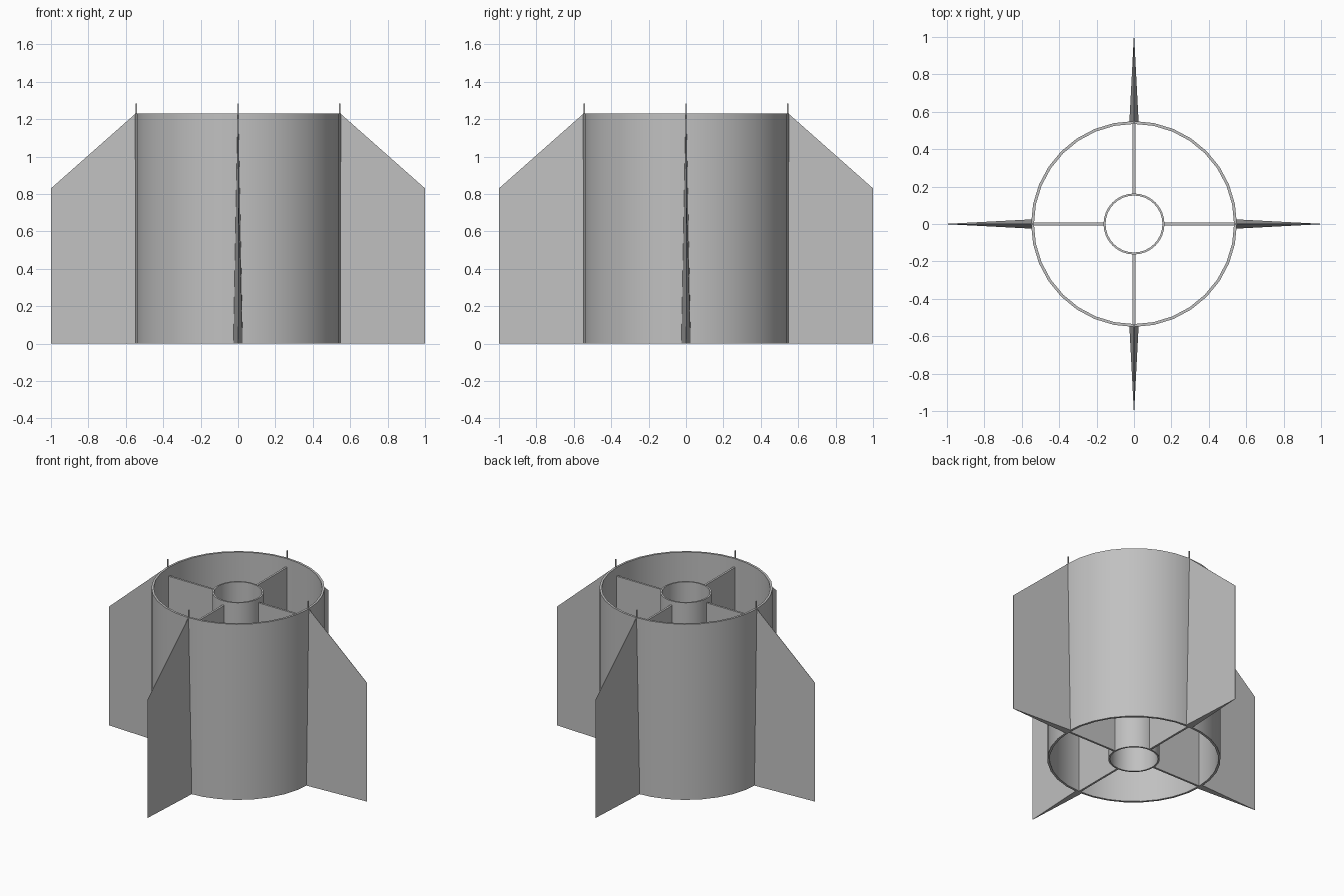
import bpy
import bmesh
import math
from mathutils import Matrix, Vector

cube = bpy.data.objects.get("Cube")
if cube:
    bpy.data.objects.remove(cube, do_unlink=True)

SIDES = 32
OUTER_R, OUTER_IN, HEIGHT = 0.55, 0.535, 1.23
CORE_R, CORE_IN, CORE_TOP = 0.163, 0.152, 1.20
RIB_TOP, RIB_HALF = 1.17, 0.007

grey = bpy.data.materials.new("plain grey")
grey.use_nodes = True
grey.diffuse_color = (0.53, 0.53, 0.53, 1)
shader = next(n for n in grey.node_tree.nodes if n.type == "BSDF_PRINCIPLED")
shader.inputs["Base Color"].default_value = grey.diffuse_color


def finish(name, bm, smooth=False):
    bmesh.ops.recalc_face_normals(bm, faces=bm.faces)
    mesh = bpy.data.meshes.new(name)
    bm.to_mesh(mesh)
    bm.free()
    mesh.materials.append(grey)
    obj = bpy.data.objects.new(name, mesh)
    bpy.context.collection.objects.link(obj)
    if smooth:
        bpy.ops.object.select_all(action="DESELECT")
        obj.select_set(True)
        bpy.context.view_layer.objects.active = obj
        bpy.ops.object.shade_smooth_by_angle(angle=math.radians(30))
    return obj


def tube(name, r_out, r_in, top):
    """Open pipe: a rectangular section turned around the z axis."""
    bm = bmesh.new()
    section = [(r_out, 0), (r_out, top), (r_in, top), (r_in, 0)]
    verts = [bm.verts.new((r, 0, z)) for r, z in section]
    edges = [bm.edges.new((verts[i - 1], verts[i])) for i in range(4)]
    bmesh.ops.spin(bm, geom=verts + edges, cent=(0, 0, 0), axis=(0, 0, 1),
                   angle=math.tau, steps=SIDES, use_merge=True)
    bmesh.ops.remove_doubles(bm, verts=bm.verts, dist=0.0001)
    return finish(name, bm, smooth=True)


def plate(name, outline, turn):
    """Upright radial plate; outline holds (radius, height, half thickness)."""
    bm = bmesh.new()
    rot = Matrix.Rotation(turn, 3, "Z")
    left, right = [[bm.verts.new(rot @ Vector((r, s * h, z)))
                    for r, z, h in outline] for s in (1, -1)]
    bm.faces.new(left)
    bm.faces.new(right[::-1])
    for i in range(len(outline)):
        bm.faces.new((left[i - 1], left[i], right[i], right[i - 1]))
    return finish(name, bm)


def box_outline(r0, r1, z0, z1, half):
    return [(r0, z0, half), (r1, z0, half), (r1, z1, half), (r0, z1, half)]


# Outer body and motor tube
tube("outer_tube", OUTER_R, OUTER_IN, HEIGHT)
tube("inner_tube", CORE_R, CORE_IN, CORE_TOP)

# Fins taper towards the tip and the top; ribs and rim pins line up with them
fin = [(0.542, 0, 0.025), (1.0, 0, 0.001), (1.0, 0.83, 0.001), (0.542, 1.235, 0.002)]
rib = box_outline(0.157, 0.542, 0, RIB_TOP, RIB_HALF)
pin = box_outline(0.541, 0.548, 1.2, 1.283, 0.003)
for i, side in enumerate(("left", "back", "right", "front")):
    turn = i * math.pi / 2
    plate(side + "_fin", fin, turn)
    plate(side + "_rib", rib, turn)
    plate(side + "_rim_pin", pin, turn)
